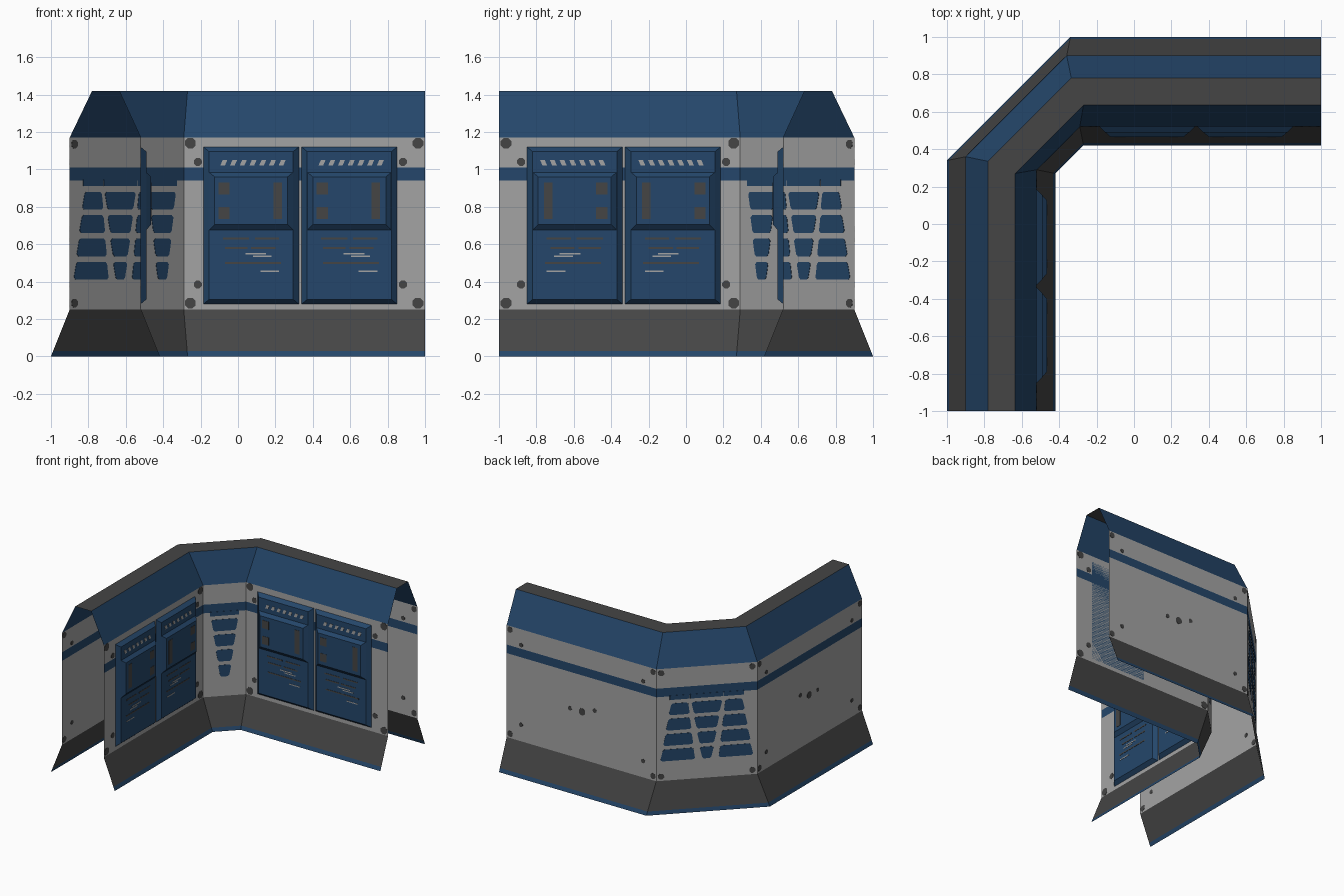
import bpy, bmesh, math
from mathutils import Vector

if "Cube" in bpy.data.objects:
    bpy.data.objects.remove(bpy.data.objects["Cube"])

def material(name, rgb):
    m = bpy.data.materials.new(name)
    m.diffuse_color = (*rgb, 1)
    m.use_nodes = True
    m.node_tree.nodes["Principled BSDF"].inputs["Base Color"].default_value = m.diffuse_color
    return m

GREY, DARK, BLUE = 0, 1, 2
MATS = [material("light grey", (0.37, 0.37, 0.37)),
        material("dark grey", (0.06, 0.06, 0.06)),
        material("navy blue", (0.018, 0.062, 0.145))]

def finish(bm, name):
    me = bpy.data.meshes.new(name)
    bm.to_mesh(me)
    bm.free()
    for m in MATS:
        me.materials.append(m)
    ob = bpy.data.objects.new(name, me)
    bpy.context.collection.objects.link(ob)

# Wall shell: open profile (y, corner x, z, colour above) swept round the corner
PROFILE = [(1, -.34, 0, BLUE), (.988, -.342, .03, DARK), (.9, -.36, .25, GREY),
           (.9, -.36, .94, BLUE), (.9, -.36, 1.01, GREY), (.9, -.36, 1.17, BLUE),
           (.78, -.335, 1.42, DARK), (.635, -.27, 1.42, BLUE), (.52, -.29, 1.17, GREY),
           (.52, -.29, 1.01, BLUE), (.52, -.29, .94, GREY), (.52, -.29, .25, DARK),
           (.432, -.272, .03, BLUE), (.42, -.27, 0, BLUE)]
bm = bmesh.new()
rows = [[bm.verts.new(p) for p in ((1, y, z), (c, y, z), (-y, -c, z), (-y, -1, z))]
        for y, c, z, _ in PROFILE]
for i in range(len(rows) - 1):
    for j in range(3):
        f = bm.faces.new((rows[i][j], rows[i][j + 1], rows[i + 1][j + 1], rows[i + 1][j]))
        f.material_index = PROFILE[i][3]
finish(bm, "corner_wall_shell")

# Wall frames: (origin, direction along wall, outward direction)
S = math.sqrt(.5)
def frame(o, u, n):
    return Vector((*o, 0)), Vector((*u, 0)), Vector((*n, 0))
INNER = {"back": frame((0, .52), (1, 0), (0, -1)), "side": frame((-.52, 0), (0, -1), (1, 0))}
OUTER = {"back": frame((0, .9), (1, 0), (0, 1)), "side": frame((-.9, 0), (0, -1), (-1, 0))}
CH_OUT = frame((-.63, .63), (S, S), (-S, S))
CH_IN = frame((-.405, .405), (S, S), (S, -S))

def loft(bm, fr, a, da, b, db, mat):
    """Solid between outline a at depth da and outline b at depth db."""
    o, u, n = fr
    va, vb = [[bm.verts.new(o + u * p + n * d + Vector((0, 0, z))) for p, z in poly]
              for poly, d in ((a, da), (b, db))]
    k = len(va)
    faces = [bm.faces.new(va), bm.faces.new(vb)]
    faces += [bm.faces.new((va[i], va[(i + 1) % k], vb[(i + 1) % k], vb[i])) for i in range(k)]
    for f in faces:
        f.material_index = mat
    bmesh.ops.recalc_face_normals(bm, faces=faces)

def plate(bm, fr, poly, mat, d=0):
    loft(bm, fr, poly, d - .002, poly, d + .002, mat)

def rect(x0, x1, z0, z1, skew=0):
    return [(x0, z0), (x1, z0), (x1 + skew, z1), (x0 + skew, z1)]

def disc(x, z, r):
    return [(x + r * math.cos(a * math.pi / 4 + .39), z + r * math.sin(a * math.pi / 4 + .39))
            for a in range(8)]

# Cabinets with raised screen boxes and painted controls, two per inner wall
for side, fr in INNER.items():
    for k, dx in enumerate((0, .525)):
        bm = bmesh.new()
        r = lambda x0, x1, z0, z1, s=0: rect(x0 + dx, x1 + dx, z0, z1, s)
        loft(bm, fr, r(-.185, .325, .28, 1.12), 0, r(-.155, .295, .305, 1.095), .03, BLUE)
        loft(bm, fr, r(-.155, .295, .675, .985), .029, r(-.125, .265, .705, .96), .055, BLUE)
        finish(bm, f"{side}_cabinet_{k + 1}")
        bm = bmesh.new()
        for i in range(7):
            x = -.095 + i * .052
            plate(bm, fr, r(x, x + .025, 1.02, 1.05, .013), GREY, .03)
        for q in ((-.105, -.045, .865, .93), (-.105, -.045, .735, .80), (.19, .235, .735, .93)):
            plate(bm, fr, r(*q), DARK, .055)
        for x0, x1, z in ((-.08, .06, .63), (.09, .22, .63), (-.07, .05, .58), (.07, .2, .58),
                          (-.07, .23, .5)):
            plate(bm, fr, r(x0, x1, z - .005, z + .005), DARK, .03)
        for x0, x1, z in ((.04, .15, .55), (.08, .18, .535), (.12, .22, .455)):
            plate(bm, fr, r(x0, x1, z - .004, z + .004), GREY, .03)
        finish(bm, f"{side}_cabinet_controls_{k + 1}")

# Rivets painted near the wall corners, and a cluster on the outer walls
for side in INNER:
    bm = bmesh.new()
    for z, dz in ((1.14, -.1), (.285, .1)):
        for x, s in ((-.255, .04), (.962, -.08)):
            plate(bm, INNER[side], disc(x, z, .031), DARK)
            plate(bm, INNER[side], disc(x + s, z + dz, .023), DARK)
        for x, s in ((-.33, .09), (.97, -.1)):
            plate(bm, OUTER[side], disc(x, z, .025), DARK)
            plate(bm, OUTER[side], disc(x + s, z + dz, .018), DARK)
    for x, z, rad in ((.315, .64, .03), (.425, .64, .018), (.2, .68, .018)):
        plate(bm, OUTER[side], disc(x, z, rad), DARK)
    finish(bm, f"{side}_rivets")

# Vent slots on both chamfers: centre column narrows downwards, outer ones widen
def lerp(a, b, t):
    return a + (b - a) * t

def slot(bm, fr, top, bottom, z0, z1):
    (a0, a1), (b0, b1) = top, bottom
    t0, t1 = (.88 - z0) / .47, (.88 - z1) / .47
    c = .012
    l0, l1 = lerp(a0, b0, t0), lerp(a0, b0, t1)
    r0, r1 = lerp(a1, b1, t0), lerp(a1, b1, t1)
    plate(bm, fr, [(l0 + c, z0), (r0 - c, z0), (r0, z0 + c), (r1, z1 - c),
                   (r1 - c, z1), (l1 + c, z1), (l1, z1 - c), (l0, z0 + c)], BLUE)

MID_OUT = ((-.115, .115), (-.035, .035))
LEFT = ((-.27, -.14), (-.35, -.09))
RIGHT = ((.14, .27), (.09, .35))
MID_IN = ((-.1, .1), (-.035, .035))
for name, fr, cols in (("outer_vents", CH_OUT, (LEFT, MID_OUT, RIGHT)),
                       ("inner_vents", CH_IN, (MID_IN,))):
    bm = bmesh.new()
    for top, bottom in cols:
        for z0 in (.785, .66, .535, .41):
            slot(bm, fr, top, bottom, z0, z0 + .095)
        plate(bm, fr, rect(top[0] - .01, top[1] + .01, .91, .945), BLUE)
    if fr is CH_OUT:
        for u in (-.345, .345):
            for z in (1.135, .285):
                plate(bm, fr, disc(u, z, .025), DARK)
    finish(bm, name)
